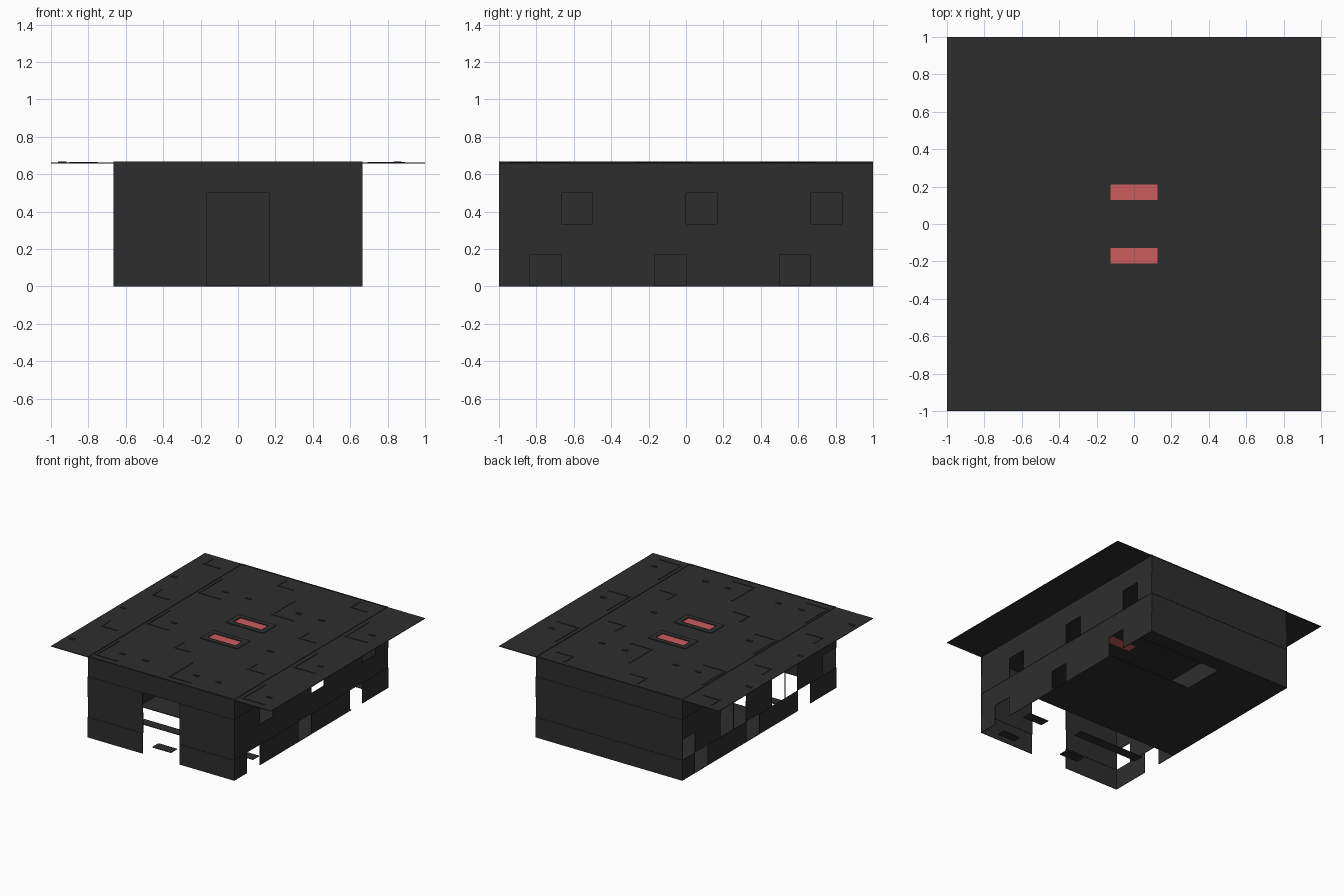
import bpy, bmesh
from mathutils import Matrix, Vector

if "Cube" in bpy.data.objects:
    bpy.data.objects.remove(bpy.data.objects["Cube"])

C = 1 / 6          # panel module
HW, HL, H = 4 * C, 1.0, 4 * C


def material(name, rgb):
    m = bpy.data.materials.new(name)
    m.diffuse_color = (*rgb, 1)
    m.use_nodes = True
    m.node_tree.nodes["Principled BSDF"].inputs["Base Color"].default_value = m.diffuse_color
    return m


DARK = material("charcoal", (0.027, 0.027, 0.027))
RED = material("red", (0.60, 0.107, 0.107))


def boxes(name, spans, mat):
    """One object from a list of (x0, x1, y0, y1, z0, z1) boxes."""
    bm = bmesh.new()
    for x0, x1, y0, y1, z0, z1 in spans:
        centre = Vector(((x0 + x1) / 2, (y0 + y1) / 2, (z0 + z1) / 2))
        bmesh.ops.create_cube(bm, size=1, matrix=Matrix.Translation(centre)
                              @ Matrix.Diagonal((x1 - x0, y1 - y0, z1 - z0, 1)))
    me = bpy.data.meshes.new(name)
    bm.to_mesh(me)
    bm.free()
    me.materials.append(mat)
    ob = bpy.data.objects.new(name, me)
    bpy.context.collection.objects.link(ob)
    return ob


def wall(name, axis, side, cells, holes):
    """Thin rows of panels; alternate rows step back to leave a seam."""
    out, half = [], cells * C / 2
    for row in range(4):
        d = 0.003 * (row % 2)
        start = 0
        for c in range(cells + 1):
            if c == cells or (c, row) in holes:
                if c > start:
                    a, b = start * C - half, c * C - half
                    edge = HW if axis == 'x' else HL
                    p, q = sorted((side * (edge - d), side * (edge - d - 0.005)))
                    z0, z1 = row * C, (row + 1) * C
                    out.append((p, q, a, b, z0, z1) if axis == 'x'
                               else (a, b, p, q, z0, z1))
                start = c + 1
    # narrow mullions between neighbouring openings
    if name == "left_wall":
        for y in (4 * C, 8 * C):
            out.append((-HW, -HW + 0.004, y - 1.004, y - 0.996, C, 3 * C))
    boxes(name, out, DARK)


# Walls with window and door openings (cell, row)
wall("right_wall", 'x', 1, 12,
     {(1, 0), (5, 0), (9, 0), (2, 2), (6, 2), (10, 2)})
wall("left_wall", 'x', -1, 12,
     {(10, 0), (6, 0), (2, 0), (0, 1), (11, 1)}
     | {(c, r) for c in (3, 4, 7, 8) for r in (1, 2)})
wall("front_wall", 'y', -1, 8, {(c, r) for c in (3, 4) for r in range(3)})
wall("back_wall", 'y', 1, 8, set())

# Roof sheet with two skylight openings
Z0, Z1 = 0.657, 0.662
sx, s0, s1 = 0.125, 0.127, 0.212
boxes("roof", [
    (-1, -sx, -1, 1, Z0, Z1), (sx, 1, -1, 1, Z0, Z1),
    (-sx, sx, -1, -s1, Z0, Z1), (-sx, sx, -s0, s0, Z0, Z1),
    (-sx, sx, s1, 1, Z0, Z1)], DARK)

# Skylight frames and red panes
frames, panes = [], []
for lo, hi, f0, f1 in ((s0, s1, 0.083, 0.253), (-s1, -s0, -0.253, -0.083)):
    t = Z1 + 0.005
    frames += [(-0.17, 0.17, f0, lo, Z1, t), (-0.17, 0.17, hi, f1, Z1, t),
               (-0.17, -sx, lo, hi, Z1, t), (sx, 0.17, lo, hi, Z1, t)]
    panes.append((-sx, sx, lo, hi, Z0, Z1))
boxes("skylight_frames", frames, DARK)
boxes("skylight_panes", panes, RED)

# Repeating low relief on the roof: studs and angled strips per tile
relief = []
for i in range(3):
    for j in range(3):
        if i == j == 1:
            continue
        ox, oy = -1 + i * 4 * C, -1 + j * 4 * C
        for u in (0.06, 0.52):
            relief.append((ox + u - 0.022, ox + u + 0.022,
                           oy + 0.18, oy + 0.2, Z1, Z1 + 0.005))
        for u, v, a, b in ((0.1, 0.5, 0.15, 0.12), (0.36, 0.06, 0.2, 0.3)):
            relief += [(ox + u, ox + u + a, oy + v, oy + v + 0.012, Z1, Z1 + 0.004),
                       (ox + u, ox + u + 0.012, oy + v + 0.012, oy + v + b,
                        Z1, Z1 + 0.004)]
boxes("roof_relief", relief, DARK)

# Partial floor with a gap near the back right
F = 0.005
boxes("floor", [(-HW, HW, -2 * C, 0.52, 0, F),
                (-HW, -0.1, 0.52, 0.87, 0, F),
                (-HW, HW, 0.87, 1, 0, F)], DARK)

# Loose floor tiles at the front
boxes("floor_tiles", [(-0.5, 0.1, -0.58, -0.5, 0, F),
                      (0.39, 0.57, -0.62, -0.54, 0, F),
                      (0.39, 0.55, -0.94, -0.87, 0, F),
                      (-0.17, 0.0, -0.87, -0.79, 0, F)], DARK)
